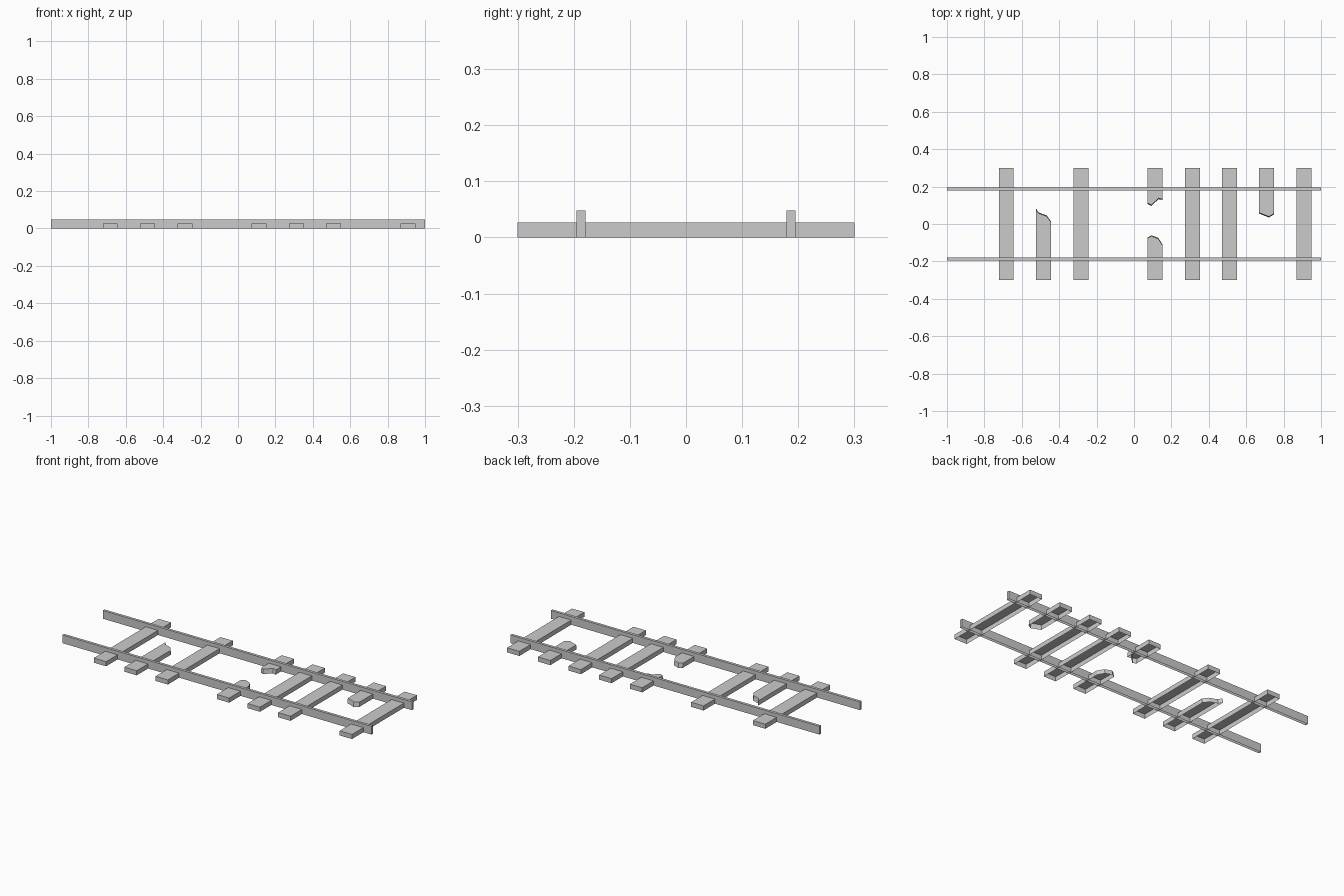
import bpy, bmesh

if "Cube" in bpy.data.objects:
    bpy.data.objects.remove(bpy.data.objects["Cube"])

grey = bpy.data.materials.new("plain grey")
grey.diffuse_color = (0.6, 0.6, 0.6, 1)
grey.use_nodes = True
grey.node_tree.nodes["Principled BSDF"].inputs["Base Color"].default_value = grey.diffuse_color


def open_prism(name, outline, height, lean=0.0):
    """Cap and side walls over a plan outline, open underneath.
    Outline points with a third value are broken-end points, whose foot leans in y."""
    bm = bmesh.new()
    top = [bm.verts.new((p[0], p[1], height)) for p in outline]
    foot = [bm.verts.new((p[0], p[1] + (lean if len(p) > 2 else 0), 0)) for p in outline]
    bm.faces.new(top)
    n = len(outline)
    for i in range(n):
        j = (i + 1) % n
        bm.faces.new((foot[i], foot[j], top[j], top[i]))
    mesh = bpy.data.meshes.new(name)
    bm.to_mesh(mesh)
    bm.free()
    mesh.materials.append(grey)
    ob = bpy.data.objects.new(name, mesh)
    bpy.context.collection.objects.link(ob)
    return ob


HALF, END, TIE_H, RAIL_H = 0.04, 0.30, 0.027, 0.048

# Two long thin rails
for name, y in (("front_rail", -0.187), ("back_rail", 0.187)):
    open_prism(name, [(-1, y - 0.008), (1, y - 0.008), (1, y + 0.008), (-1, y + 0.008)], RAIL_H)

# Whole ties
for i, x in enumerate((-0.683, -0.284, 0.312, 0.51, 0.908)):
    open_prism(f"tie_{i + 1}", [(x - HALF, -END), (x + HALF, -END),
                                (x + HALF, END), (x - HALF, END)], TIE_H)


# Broken ties: jagged edge listed left to right as (x offset, y)
def broken_tie(name, x, side, jag):
    edge = [(x + dx, y, True) for dx, y in jag]
    if side < 0:
        outline = [(x - HALF, -END), (x + HALF, -END)] + edge[::-1]
    else:
        outline = edge + [(x + HALF, END), (x - HALF, END)]
    open_prism(name, outline, TIE_H, lean=-0.005 * side)


broken_tie("broken_tie_left", -0.485, -1,
           [(-HALF, 0.08), (-0.026, 0.057), (0.018, 0.041), (HALF, 0.011)])
broken_tie("broken_tie_middle_front", 0.113, -1,
           [(-HALF, -0.077), (-0.02, -0.065), (0.018, -0.08), (HALF, -0.116)])
broken_tie("broken_tie_middle_back", 0.113, 1,
           [(-HALF, 0.112), (-0.02, 0.102), (0.018, 0.138), (HALF, 0.133)])
broken_tie("broken_tie_right", 0.708, 1,
           [(-HALF, 0.061), (0.014, 0.04), (HALF, 0.056)])
